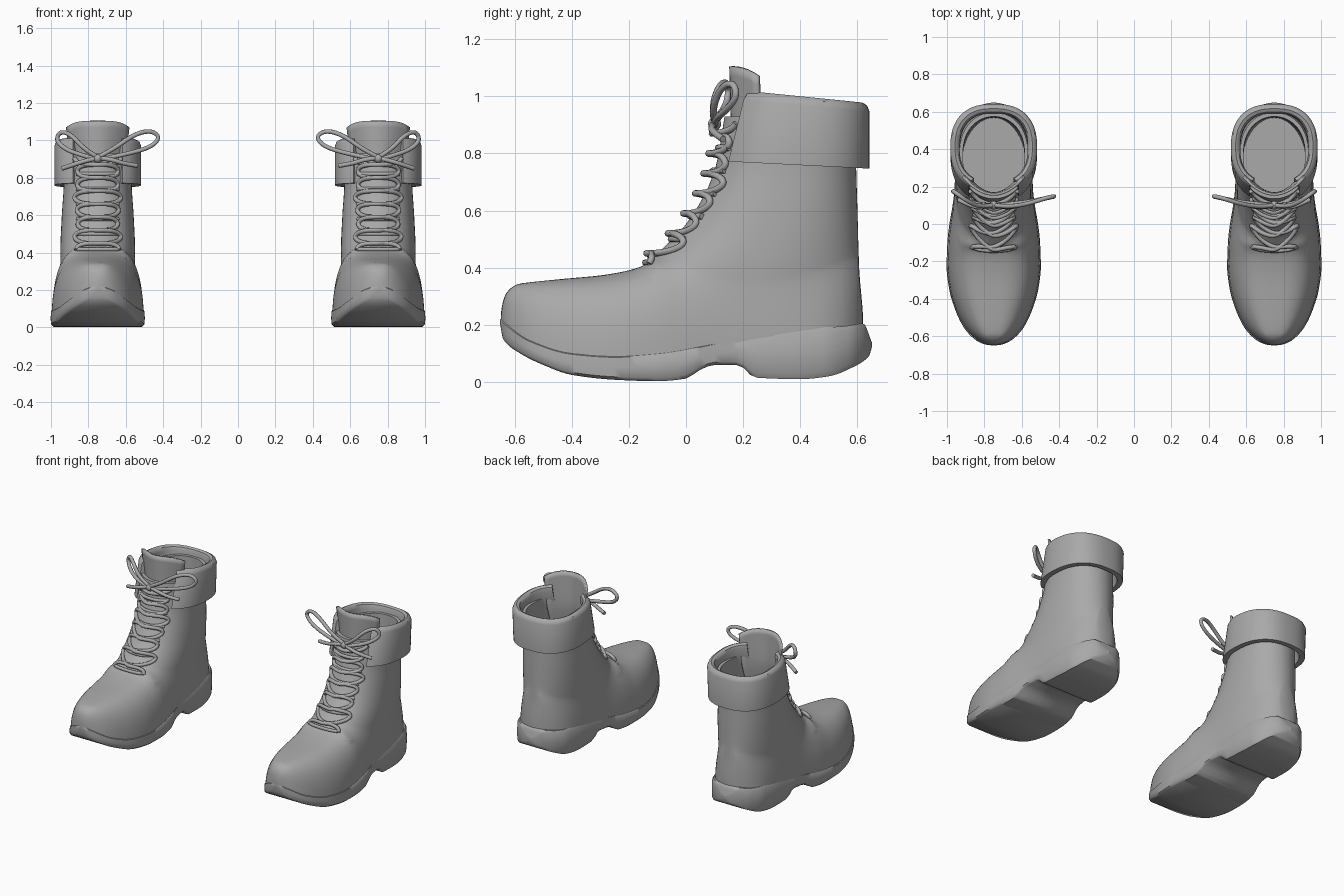
import bpy, bmesh, math

if "Cube" in bpy.data.objects:
    bpy.data.objects.remove(bpy.data.objects["Cube"])

grey = bpy.data.materials.new("boot_grey")
grey.diffuse_color = (0.4, 0.4, 0.4, 1)
grey.use_nodes = True
grey.node_tree.nodes["Principled BSDF"].inputs["Base Color"].default_value = grey.diffuse_color


def curve(*pts):
    """Smooth monotone interpolation through (input, output) points."""
    n = len(pts)
    d = [(pts[i + 1][1] - pts[i][1]) / (pts[i + 1][0] - pts[i][0]) for i in range(n - 1)]
    m = [d[0]] + [2 * a * b / (a + b) if a * b > 0 else 0 for a, b in zip(d, d[1:])] + [d[-1]]

    def f(v):
        v = min(max(v, pts[0][0]), pts[-1][0])
        i = max(k for k in range(n - 1) if pts[k][0] <= v)
        h = pts[i + 1][0] - pts[i][0]
        t = (v - pts[i][0]) / h
        return (pts[i][1] * (1 + 2 * t) * (1 - t) ** 2 + m[i] * h * t * (1 - t) ** 2
                + pts[i + 1][1] * t * t * (3 - 2 * t) - m[i + 1] * h * t * t * (1 - t))
    return f


# Outlines of the boot: footprint, sole edges, toe top, shaft
plan = curve((-.65, 0), (-.645, .04), (-.62, .095), (-.55, .16), (-.45, .207), (-.35, .236), (-.23, .25),
             (-.1, .246), (0, .235), (.1, .218), (.2, .207), (.35, .204), (.48, .19), (.57, .15),
             (.63, .08), (.645, .035), (.65, 0))
sole_bottom = curve((-.65, .2), (-.64, .15), (-.58, .1), (-.5, .06), (-.4, .025), (-.25, .008), (-.1, .003),
                    (0, .012), (.05, .043), (.1, .06), (.17, .06), (.21, .045), (.235, .016), (.4, .01),
                    (.5, .02), (.58, .05), (.64, .09), (.65, .12))
sole_top = curve((-.65, .22), (-.55, .15), (-.4, .105), (-.25, .095), (-.1, .105), (.1, .14),
                 (.3, .18), (.45, .19), (.55, .195), (.62, .205), (.65, .14))
toe = [(-.648, .23), (-.645, .26), (-.63, .31), (-.59, .342), (-.45, .359), (-.3, .373), (-.2, .391), (-.15, .408)]
toe_top = curve(*toe, (-.1, .44), (.7, .45))
shaft_line = [(.46, -.09), (.54, -.01), (.62, .045), (.7, .085), (.77, .108), (.93, .135)]
front = curve((0, -.648), *[(z, y) for y, z in toe], *shaft_line)
shaft_front = curve((0, -.55), (.3, -.27), (.408, -.15), *shaft_line)
back = curve((0, .62), (.2, .62), (.4, .606), (.6, .6), (.8, .595), (1, .6))
shaft_w = curve((0, .19), (.2, .2), (.4, .2), (.6, .192), (.77, .182), (1, .184))


def shaft_half(y, z):
    f, b = shaft_front(z), back(z)
    u = abs((2 * y - f - b) / (b - f))
    return shaft_w(z) * (1 - u ** 2.4) ** .5 if u < 1 else -1


def half_width(y, z):
    """Domed foot blended into the upright shaft."""
    dome = max(0, 1 - (z / toe_top(y)) ** 3) ** (1 / 3)
    foot = plan(y * 1.045 if y > 0 else y) * .985 * dome
    s = shaft_half(y, z)
    h = max(.04 - abs(foot - s), 0) / .04
    return max(foot, s) + h * h * .01


def finish(ob, angle=40):
    ob.data.materials.clear()
    ob.data.materials.append(grey)
    bpy.ops.object.select_all(action='DESELECT')
    ob.select_set(True)
    bpy.context.view_layer.objects.active = ob
    if ob.type == 'CURVE':
        bpy.ops.object.convert(target='MESH')
    bpy.ops.object.shade_smooth_by_angle(angle=math.radians(angle))


def loft(name, s, rings, closed=True, caps=(0, 0), thick=0, angle=40):
    """Skin rings of points; s = 1 is the left boot, -1 the mirrored right one."""
    bm = bmesh.new()
    rows = [[bm.verts.new((s * (x - .75), y, z)) for x, y, z in r] for r in rings]
    n = len(rows[0])
    for a, b in zip(rows, rows[1:]):
        for i in range(n if closed else n - 1):
            j = (i + 1) % n
            bm.faces.new((a[i], a[j], b[j], b[i]))
    for use, r in zip(caps, (rows[0], rows[-1])):
        if use:
            bm.faces.new(r)
    bmesh.ops.remove_doubles(bm, verts=bm.verts, dist=.0003)
    bmesh.ops.recalc_face_normals(bm, faces=bm.faces)
    me = bpy.data.meshes.new(name)
    bm.to_mesh(me)
    bm.free()
    ob = bpy.data.objects.new(name, me)
    bpy.context.collection.objects.link(ob)
    if thick:
        mod = ob.modifiers.new("thickness", 'SOLIDIFY')
        mod.thickness, mod.offset = thick, 0
    finish(ob, angle)


def tube(name, s, pts, r=.012):
    cu = bpy.data.curves.new(name, 'CURVE')
    cu.dimensions, cu.bevel_depth, cu.bevel_resolution = '3D', r, 2
    cu.use_fill_caps = True
    sp = cu.splines.new('NURBS')
    sp.points.add(len(pts) - 1)
    for p, (x, y, z) in zip(sp.points, pts):
        p.co = (s * (x - .75), y, z, 1)
    sp.order_u, sp.use_endpoint_u, sp.resolution_u = 3, True, 4
    ob = bpy.data.objects.new(name, cu)
    bpy.context.collection.objects.link(ob)
    finish(ob, 60)


def ring(z, f, b, width, fit=lambda y, z: z, n=40):
    """Horizontal loop around the boot at height z."""
    side = []
    for i in range(n + 1):
        y = f + (b - f) * (1 - math.cos(math.pi * i / n)) / 2
        zz = fit(y, z)
        side.append((0 if i in (0, n) else max(0, width(y, zz)), y, zz))
    return side + [(-x, y, zz) for x, y, zz in side[-2:0:-1]]


def on_front(x, z):
    y = front(z)
    while half_width(y, z) < abs(x) and y < .3:
        y += .002
    return y


# Heights of the upper's loops, denser over the flat toe
levels = [.07 + .016 * i for i in range(17)] + [.334 + .004 * i for i in range(24)] \
    + [.44 + .035 * i for i in range(15)]
levels = [z for z in levels if z <= .93]

for side, s in (("left", 1), ("right", -1)):
    # Upper: outer skin, then the hollow inside of the shaft down to the insole
    rings = [ring(z, front(z), back(z), half_width, lambda y, z: max(z, sole_top(y) - .02)) for z in levels]
    for z in (.93, .8, .7, .6, .5, .43):
        c = (shaft_front(z) + back(z)) / 2
        rings.append([(x * .9, c + (y - c) * .9, zz) for x, y, zz in
                      ring(z, shaft_front(z), back(z), shaft_half)])
    loft(side + "_upper", s, rings, caps=(0, 1), angle=50)

    # Sole with rocker toe, arch and heel
    rings = []
    for i in range(81):
        y = -.65 * math.cos(math.pi * i / 80)
        p, lo, hi = max(plan(y), .002), sole_bottom(y), sole_top(y)
        hi = max(hi, lo + .004)
        e, h = min(.012, p * .3), hi - lo
        half = [(p - e, lo), (p, lo + h * .12), (p + .002, lo + h * .5), (p - .001, lo + h * .9), (p - e, hi)]
        rings.append([(x, y, z) for x, z in half] + [(-x, y, z) for x, z in half[::-1]])
    loft(side + "_sole", s, rings, caps=(1, 1), angle=45)

    # Folded cuff, open at the front
    rings = []
    for i in range(49):
        a = math.radians(-150 + 300 * i / 48)
        sx, cy = math.sin(a), math.cos(a)
        row = []
        for off, z in ((0, .77), (0, .99), (.008, 1.012), (.025, 1.022), (.042, 1.012),
                       (.05, .99), (.05, .86), (.035, .77)):
            x = (.232 - off) * math.copysign(abs(sx) ** .8, sx)
            y = .38 + (.262 - off) * math.copysign(abs(cy) ** .85, cy) + .26 * (z - .77) * (1 - cy) / 2
            row.append((x, y, z - (y - .18) * (.05 + .2 * (z - .77))))
        rings.append(row)
    loft(side + "_cuff", s, rings, caps=(1, 1))

    # Tongue standing up behind the laces
    lean = curve((.7, .13), (.9, .163), (1.11, .158))
    rows = []
    for j in range(13):
        t = j / 12
        row = []
        for i in range(17):
            u = -1 + i / 8
            z = .7 + (.405 - .035 * u ** 4) * t
            row.append((u * (.12 + .045 * t), lean(z) + .095 * u * u, z))
        rows.append(row)
    loft(side + "_tongue", s, rows, closed=False, thick=.014)

    # Crossed laces, each bulging over the other in turn
    for k in (1, -1):
        path = []
        for i in range(7 * 10 + 1):
            q = i / 10
            c = math.cos(math.pi * q)
            z = .415 + .07 * q
            over = .03 if (int(q) % 2 == 0) == (k > 0) else .014
            x = k * (.115 + .01 * math.sin(q * 2)) * c
            path.append((x, on_front(x, z) - .01 - over * (1 - abs(c)), z + .012 * math.sin(2 * math.pi * q)))
        tube(side + ("_lace_a" if k > 0 else "_lace_b"), s, path)
    for n, z in enumerate((.418, .5, .58, .66, .74, .82)):
        bar = [-.11 + .022 * i for i in range(11)]
        tube(f"{side}_lace_bar_{n}", s, [(x, on_front(x, z) - .008, z) for x in bar], .011)

    # Bow: two loops, two loose ends and the knot
    tube(side + "_bow_inner_loop", s, [(0, .1, .91), (.08, .09, .95), (.19, .11, 1.03), (.28, .14, 1.055),
                                       (.335, .15, 1.02), (.29, .14, .965), (.15, .11, .925), (0, .1, .895)])
    tube(side + "_bow_outer_loop", s, [(0, .1, .91), (-.07, .09, .95), (-.14, .12, 1.03), (-.2, .165, 1.05),
                                       (-.225, .18, 1.0), (-.17, .14, .95), (-.08, .1, .92), (0, .1, .895)])
    tube(side + "_bow_inner_end", s, [(0, .1, .905), (.07, .085, .9), (.14, .1, .875), (.21, .125, .865)])
    tube(side + "_bow_outer_end", s, [(0, .1, .905), (-.07, .085, .89), (-.13, .1, .87), (-.19, .13, .85)])
    bpy.ops.mesh.primitive_uv_sphere_add(segments=16, ring_count=8, radius=.023, location=(-.75 * s, .1, .903))
    knot = bpy.context.object
    knot.name = side + "_knot"
    finish(knot, 60)
